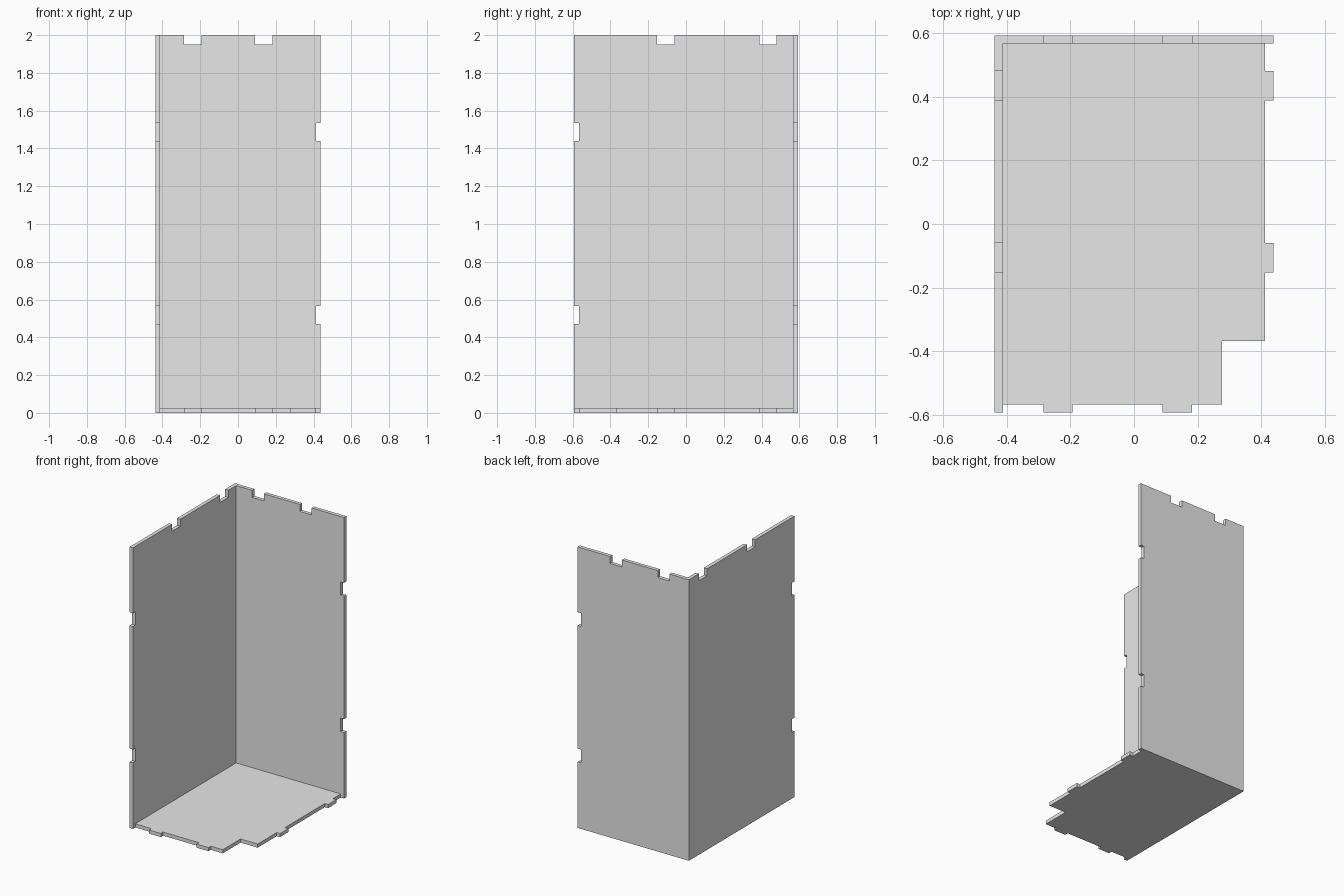
import bpy
import bmesh
from mathutils import Vector

cube = bpy.data.objects.get("Cube")
if cube:
    bpy.data.objects.remove(cube, do_unlink=True)

# Overall size and joint dimensions
HX, HY, HEIGHT = 0.438, 0.593, 2.0
T = 0.026                      # sheet thickness
SLOT = 0.05                    # depth of the slots in the top edges
X_JOINTS = [(-0.285, -0.193), (0.09, 0.183)]
Y_JOINTS = [(-0.153, -0.06), (0.388, 0.48)]
Z_JOINTS = [(0.47, 0.565), (1.44, 1.535)]

grey = bpy.data.materials.new("Light grey")
grey.use_nodes = True
grey.diffuse_color = (0.8, 0.8, 0.8, 1)
grey.node_tree.nodes["Principled BSDF"].inputs["Base Color"].default_value = (0.8, 0.8, 0.8, 1)


def stepped(joints, base, offset):
    """Edge profile that steps from base to base + offset over each joint."""
    pts = []
    for a, b in joints:
        pts += [(a, base), (a, base + offset), (b, base + offset), (b, base)]
    return pts


def panel(name, outline, to_3d, thickness):
    """Flat sheet extruded from an outline."""
    bm = bmesh.new()
    face = bm.faces.new([bm.verts.new(to_3d(u, v)) for u, v in outline])
    ext = bmesh.ops.extrude_face_region(bm, geom=[face])
    moved = [g for g in ext["geom"] if isinstance(g, bmesh.types.BMVert)]
    bmesh.ops.translate(bm, verts=moved, vec=Vector(thickness))
    bmesh.ops.recalc_face_normals(bm, faces=bm.faces)
    mesh = bpy.data.meshes.new(name)
    bm.to_mesh(mesh)
    bm.free()
    mesh.materials.append(grey)
    obj = bpy.data.objects.new(name, mesh)
    bpy.context.collection.objects.link(obj)


def wall_outline(start, end, top_joints):
    """Upright sheet: slots along the top and down the edge at 'end'."""
    inward = T if start > end else -T
    side = [(u, z) for z, u in stepped(Z_JOINTS, end, inward)]
    top = stepped(top_joints, HEIGHT, -SLOT)
    if end > start:
        top.reverse()
    return [(start, 0), (end, 0)] + side + [(end, HEIGHT)] + top + [(start, HEIGHT)]


# Back wall, full width
panel("back_wall", wall_outline(-HX, HX, X_JOINTS),
      lambda u, v: (u, HY - T, v), (0, T, 0))

# Right wall, butting against the back wall
panel("right_wall", wall_outline(HY - T, -HY, Y_JOINTS),
      lambda u, v: (-HX, u, v), (T, 0, 0))

# Floor with tabs and a cut-out at the front left corner
x0, x1, y0, y1 = -HX + T, HX - T, -HY + T, HY - T
floor = [(x0, y0)] + stepped(X_JOINTS, y0, -T)
floor += [(0.277, y0), (0.277, -0.367), (x1, -0.367)]
floor += [(x, y) for y, x in stepped(Y_JOINTS, x1, T)]
floor += [(x1, y1), (x0, y1)]
panel("floor", floor, lambda u, v: (u, v, 0), (0, 0, T))
